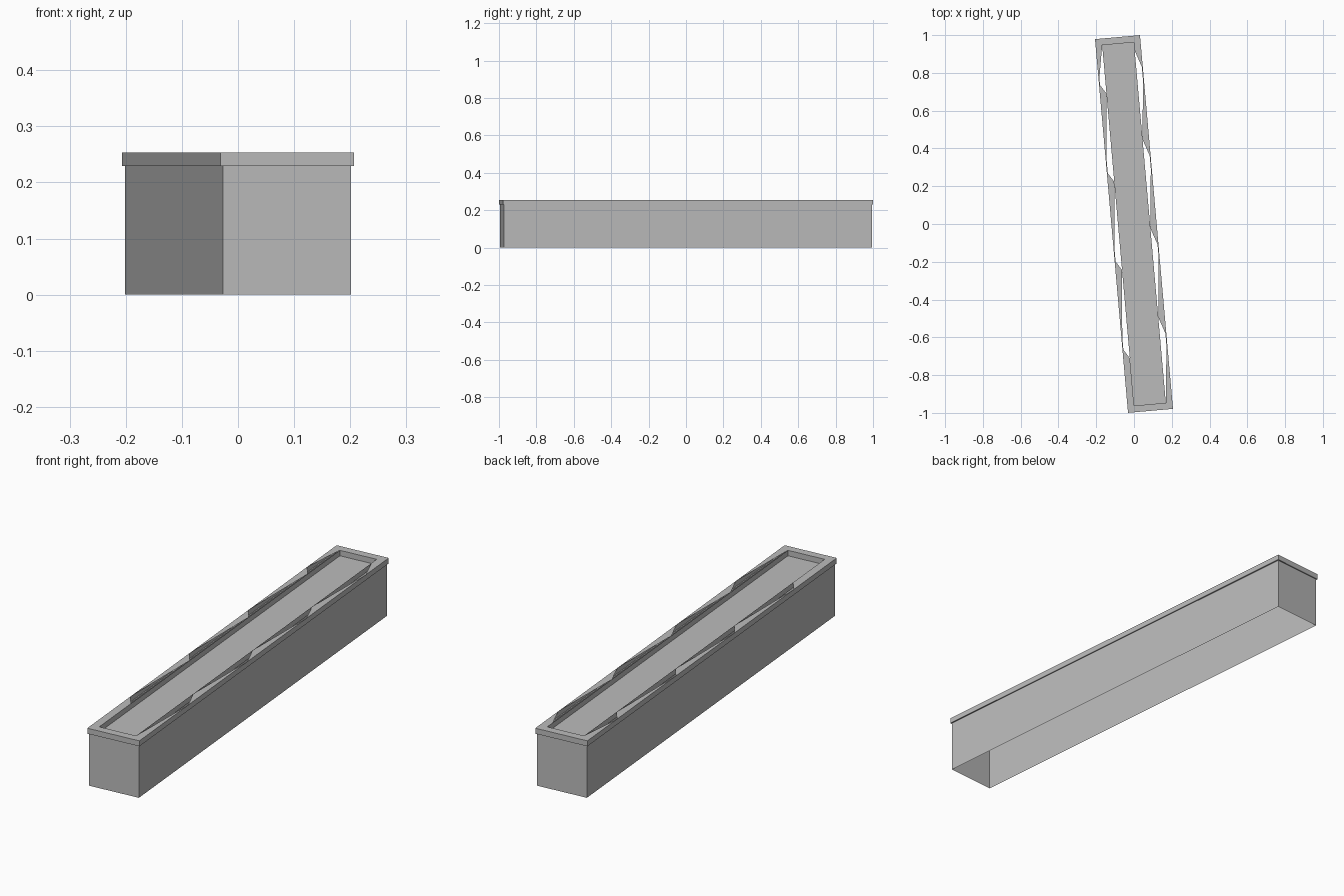
import bpy, bmesh, math
from mathutils import Matrix

cube = bpy.data.objects.get("Cube")
if cube:
    bpy.data.objects.remove(cube, do_unlink=True)

GREY = (0.5, 0.5, 0.5, 1)
mat = bpy.data.materials.new("plain grey")
mat.use_nodes = True
mat.diffuse_color = GREY
mat.node_tree.nodes["Principled BSDF"].inputs["Base Color"].default_value = GREY

# The whole block is turned slightly about the vertical
TURN = Matrix.Rotation(math.radians(5.05), 4, 'Z')
TOP, LEDGE = 0.253, 0.229
RIM = (0.1195, 0.993)


def inset(d):
    return RIM[0] - d, RIM[1] - d


WALL, INNER = inset(0.005), inset(0.035)


def make(name, polygons):
    bm = bmesh.new()
    for poly in polygons:
        bm.faces.new([bm.verts.new(p) for p in poly])
    bmesh.ops.remove_doubles(bm, verts=bm.verts, dist=0.0001)
    bm.transform(TURN)
    mesh = bpy.data.meshes.new(name)
    bm.to_mesh(mesh)
    bm.free()
    mesh.materials.append(mat)
    obj = bpy.data.objects.new(name, mesh)
    bpy.context.collection.objects.link(obj)
    return obj


def corners(size, z):
    x, y = size
    return [(-x, -y, z), (x, -y, z), (x, y, z), (-x, y, z)]


def band(low, z0, high, z1):
    a, b = corners(low, z0), corners(high, z1)
    return [(a[i], a[(i + 1) % 4], b[(i + 1) % 4], b[i]) for i in range(4)]


def rim_side(s, outer0, inner0, step):
    """End cap and broken strip along one long side; s = -1 turns it half round."""
    def out(y):
        return (s * RIM[0], s * y, TOP)

    def inn(y):
        return (s * INNER[0], s * y, TOP)

    o = [outer0 - step * k for k in range(4)]
    i = [inner0 - step * k for k in range(4)]
    far, near = RIM[1], INNER[1]
    faces = [(out(far), (-s * RIM[0], s * far, TOP),
              (-s * INNER[0], s * near, TOP), inn(near)),
             (out(far), inn(near), inn(i[0]), out(o[0]))]
    faces += [(out(o[k]), inn(i[k + 1]), out(o[k + 1])) for k in range(3)]
    faces.append((out(o[3]), inn(-near), out(-far)))
    return faces


# Open-bottomed walls
make("walls", band(WALL, 0, WALL, LEDGE))

# Sunken roof panel
make("roof_panel", [corners(INNER, LEDGE)])

# Raised rim: underside lip, outer face and inner face
make("rim_lip", band(WALL, LEDGE, RIM, LEDGE))
make("rim_outer_face", band(RIM, LEDGE, RIM, TOP))
make("rim_inner_face", band(INNER, TOP, INNER, LEDGE))

# Rim top with triangular gaps along both long sides
make("rim_top", rim_side(1, 0.81, 0.914, 0.472) + rim_side(-1, 0.65, 0.706, 0.469))
